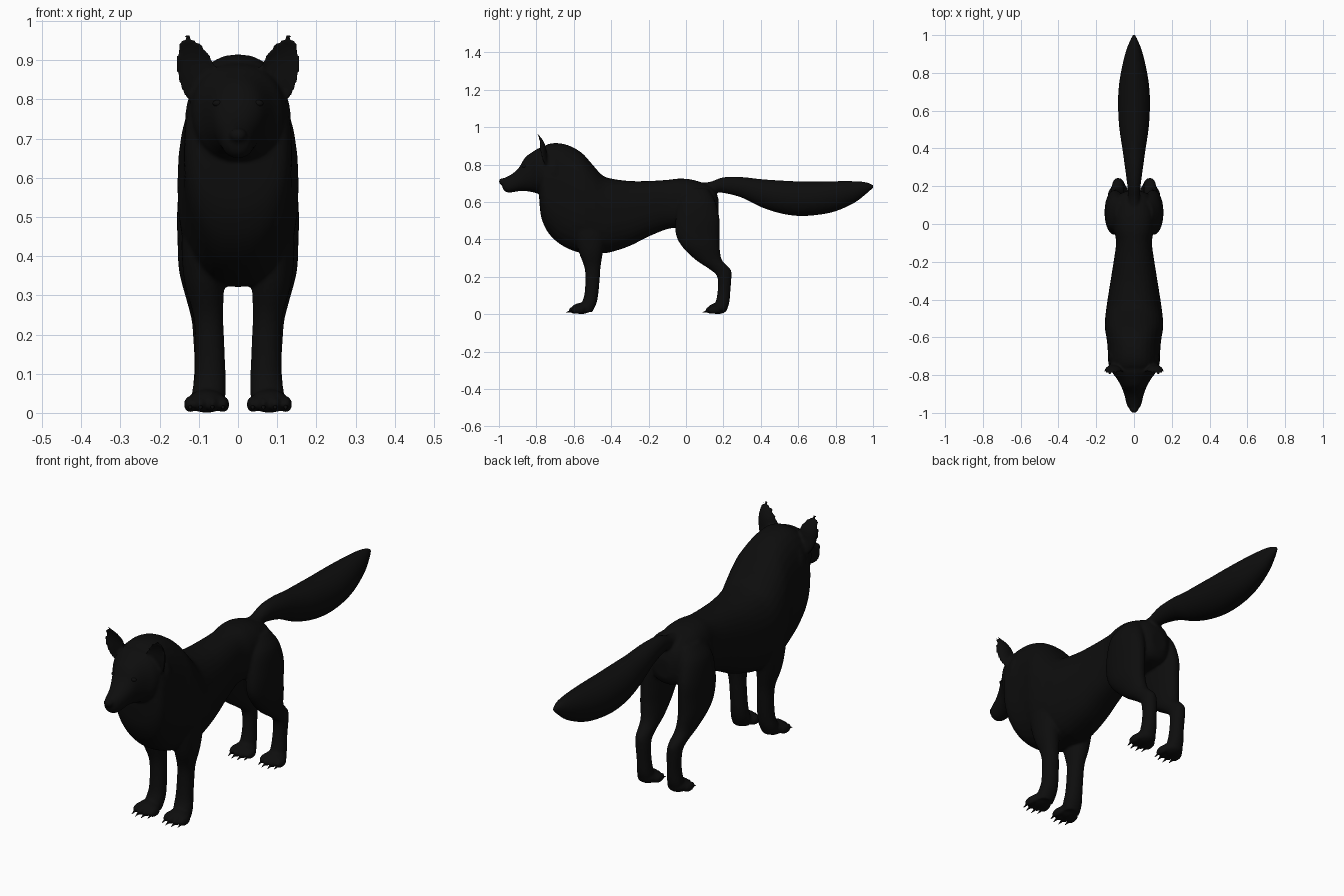
import bpy, bmesh, math
from mathutils import Matrix, Vector

if "Cube" in bpy.data.objects:
    bpy.data.objects.remove(bpy.data.objects["Cube"])


def material(name, v):
    m = bpy.data.materials.new(name)
    m.diffuse_color = (v, v, v, 1)
    m.use_nodes = True
    m.node_tree.nodes["Principled BSDF"].inputs["Base Color"].default_value = m.diffuse_color
    return m


black = material("black_fur", 0.004)


def smooth_rows(rows, steps=4):
    """Catmull-Rom interpolation of the section rows."""
    out = []
    n = len(rows)
    for i in range(n - 1):
        p0, p1, p2, p3 = (Vector(rows[min(max(i + k, 0), n - 1)]) for k in (-1, 0, 1, 2))
        for s in range(steps):
            t = s / steps
            out.append(0.5 * (2 * p1 + (p2 - p0) * t + (2 * p0 - 5 * p1 + 4 * p2 - p3) * t * t
                              + (3 * p1 - p0 - 3 * p2 + p3) * t ** 3))
    out.append(Vector(rows[-1]))
    return out


def skin(bm, rings):
    """Close a list of point rings into a capped tube."""
    loops = [[bm.verts.new(p) for p in r] for r in rings]
    n = len(loops[0])
    faces = [bm.faces.new(loops[0]), bm.faces.new(loops[-1][::-1])]
    for a, b in zip(loops, loops[1:]):
        for i in range(n):
            j = (i + 1) % n
            faces.append(bm.faces.new((a[i], b[i], b[j], a[j])))
    bmesh.ops.recalc_face_normals(bm, faces=faces)


def oval(e, n=32):
    """Points of a superellipse with exponent e."""
    pts = []
    for i in range(n):
        a = 2 * math.pi * i / n
        c, s = math.cos(a), math.sin(a)
        pts.append((math.copysign(abs(c) ** (2 / e), c), math.copysign(abs(s) ** (2 / e), s)))
    return pts


def loft_y(bm, rows, e=2.2):
    """Rows are (y, bottom, top, half width)."""
    rings = []
    for r in [list(v) for v in smooth_rows(rows)]:
        y, b, t, w = r
        rings.append([(w * c, y, (b + t) / 2 + (t - b) / 2 * s) for c, s in oval(e)])
    skin(bm, rings)


def loft_z(bm, rows, side, cup=False):
    """Rows are (z, x, y, x radius, y radius); cup hollows the front."""
    steps = 4
    cols = [smooth_rows([r[:3] for r in rows], steps), smooth_rows([(r[3], r[4], 0) for r in rows], steps)]
    rings = []
    for (z, x, y), (rx, ry, _) in zip(*cols):
        rings.append([(side * (x + rx * c), y + ry * (-0.45 * s if cup and s < 0 else s), z)
                      for c, s in oval(2.1)])
    skin(bm, rings)


def ball(bm, loc, size):
    bmesh.ops.create_icosphere(bm, subdivisions=3, radius=1,
                               matrix=Matrix.Translation(loc) @ Matrix.Diagonal((*size, 1)))


def finish(bm, name, mat):
    me = bpy.data.meshes.new(name)
    bm.to_mesh(me)
    bm.free()
    me.materials.append(mat)
    ob = bpy.data.objects.new(name, me)
    bpy.context.collection.objects.link(ob)
    for p in me.polygons:
        p.use_smooth = True
    return ob


bm = bmesh.new()
claws = bmesh.new()
eyes = bmesh.new()

# Torso, chest and thick neck
loft_y(bm, [(0.175, .52, .61, .04), (0.145, .48, .675, .085), (0.05, .47, .715, .108),
            (-0.03, .463, .725, .105), (-0.1, .455, .718, .095), (-0.2, .415, .712, .108),
            (-0.3, .365, .712, .124), (-0.4, .332, .725, .14), (-0.45, .325, .745, .147),
            (-0.5, .321, .80, .153), (-0.55, .325, .856, .154), (-0.6, .338, .89, .146),
            (-0.65, .36, .909, .14), (-0.7, .395, .915, .138), (-0.74, .44, .908, .135),
            (-0.765, .49, .893, .125), (-0.778, .54, .875, .105), (-0.785, .62, .85, .07)], 2.4)
# Cheek ruff
ball(bm, (0, -.705, .755), (.136, .085, .14))

# Face and muzzle
loft_y(bm, [(-.73, .64, .90, .125), (-.785, .643, .888, .115), (-.82, .652, .868, .09),
            (-.86, .658, .838, .068), (-.89, .658, .788, .056), (-.92, .653, .757, .047),
            (-.95, .65, .738, .040), (-.972, .66, .728, .030), (-.982, .68, .715, .018)])
# Nose
ball(bm, (0, -.98, .709), (.023, .021, .019))

# Bushy tail
loft_y(bm, [(.05, .655, .70, .03), (.13, .652, .708, .03), (.2, .648, .732, .035),
            (.3, .622, .733, .048), (.4, .573, .722, .062), (.5, .54, .715, .077),
            (.6, .525, .71, .084), (.7, .53, .709, .083), (.8, .55, .711, .07),
            (.9, .595, .711, .047), (.96, .64, .706, .026), (1.002, .675, .692, .006)], 2)


def paw(side, x, y):
    """Pad, four toes and claws; y is the claw tip."""
    ball(bm, (side * x, y + .085, .03), (.048, .052, .03))
    for d in (-.042, -.015, .015, .042):
        ty = y + (.042 if abs(d) < .03 else .054)
        ball(bm, (side * (x + d), ty + .012, .022), (.016, .036, .021))
        m = (Matrix.Translation((side * (x + d), ty - .022, .014))
             @ Matrix.Rotation(math.radians(105), 4, 'X'))
        bmesh.ops.create_cone(claws, cap_ends=True, segments=10, radius1=.008, radius2=.001,
                              depth=.036, matrix=m)


for side in (1, -1):
    # Front legs
    loft_z(bm, [(.50, .095, -.51, .045, .09), (.42, .092, -.51, .052, .085),
                (.33, .086, -.508, .05, .064), (.25, .076, -.5, .038, .043),
                (.18, .072, -.5, .037, .038), (.1, .071, -.507, .039, .037),
                (.055, .074, -.52, .043, .04), (.012, .078, -.535, .04, .035)], side)
    paw(side, .08, -.645)
    # Hind legs
    loft_z(bm, [(.67, .06, .06, .04, .06), (.61, .088, .058, .055, .095),
                (.52, .1, .062, .055, .116), (.43, .1, .062, .054, .117),
                (.36, .1, .08, .05, .1), (.29, .092, .122, .04, .07),
                (.24, .086, .182, .033, .056), (.2, .083, .205, .032, .038),
                (.12, .08, .203, .031, .034), (.055, .08, .193, .036, .037),
                (.012, .08, .178, .038, .034)], side)
    paw(side, .08, .085)
    # Cupped ears
    loft_z(bm, [(.80, .1, -.765, .034, .03), (.85, .107, -.78, .046, .036),
                (.90, .111, -.785, .047, .034), (.935, .121, -.79, .032, .022),
                (.955, .127, -.797, .019, .012), (.968, .128, -.80, .008, .006)], side, True)
    # Eyes
    ball(eyes, (side * .05, -.865, .79), (.015, .01, .009))

# Fuse the parts into one smooth skin
fox = finish(bm, "fox_body", black)
mod = fox.modifiers.new("fuse", 'REMESH')
mod.mode = 'VOXEL'
mod.voxel_size = .0065
mod.use_smooth_shade = True
sm = fox.modifiers.new("soften", 'SMOOTH')
sm.factor = .5
sm.iterations = 4
finish(claws, "claws", black)
finish(eyes, "eyes", black)
